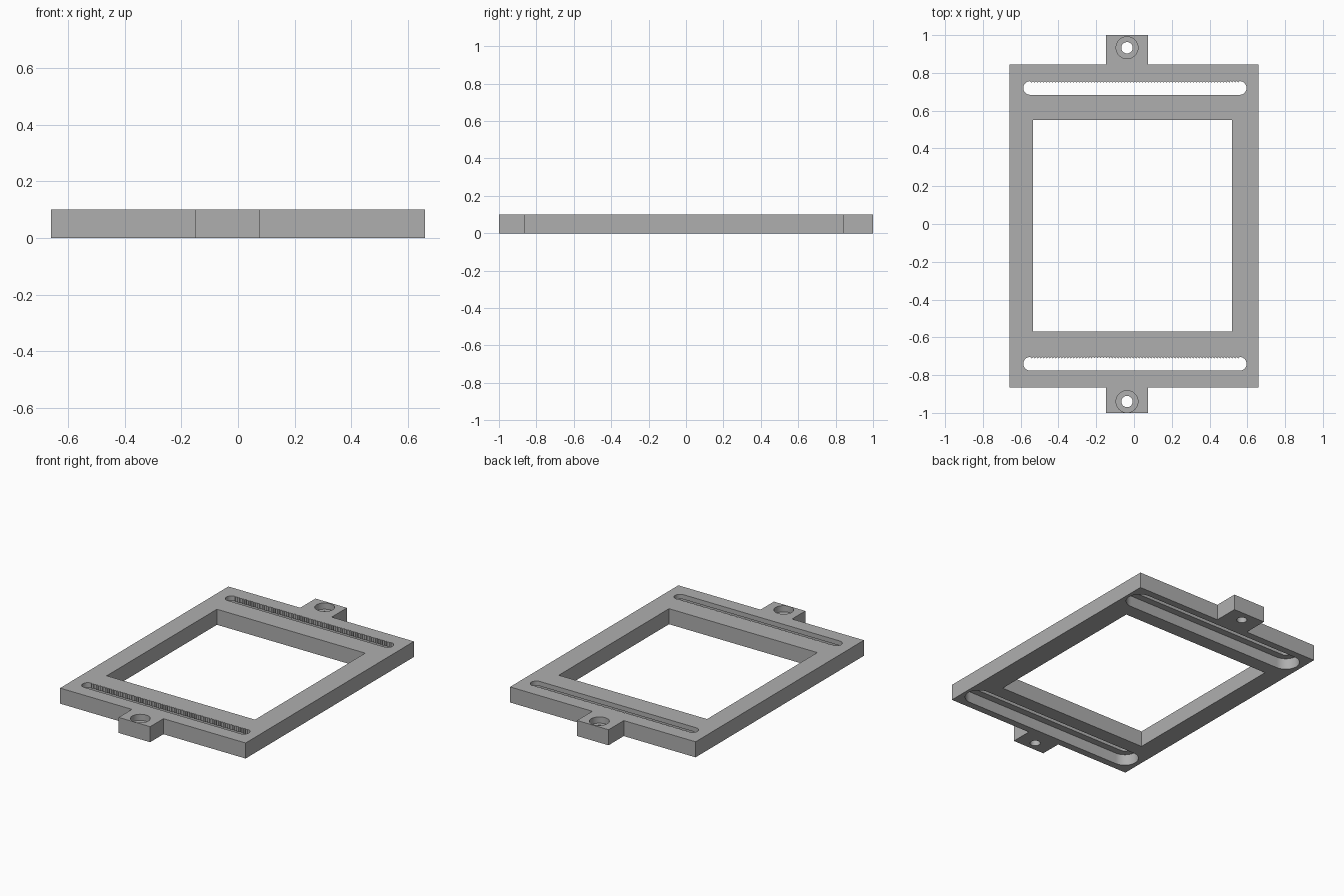
import bpy, bmesh, math

cube = bpy.data.objects.get("Cube")
if cube:
    bpy.data.objects.remove(cube, do_unlink=True)

# Single plain grey material
grey = bpy.data.materials.new("plain grey")
grey.use_nodes = True
colour = (0.43, 0.43, 0.43, 1)
grey.diffuse_color = colour
grey.node_tree.nodes["Principled BSDF"].inputs["Base Color"].default_value = colour

H = 0.1           # plate thickness
TAB_X = -0.037    # centre line of the mounting tabs


def prism(name, outline, z0, z1):
    """Extrude a counter-clockwise outline between two heights."""
    bm = bmesh.new()
    face = bm.faces.new([bm.verts.new((x, y, z0)) for x, y in outline])
    ext = bmesh.ops.extrude_face_region(bm, geom=[face])
    for v in ext["geom"]:
        if isinstance(v, bmesh.types.BMVert):
            v.co.z = z1
    bmesh.ops.recalc_face_normals(bm, faces=bm.faces)
    mesh = bpy.data.meshes.new(name)
    bm.to_mesh(mesh)
    bm.free()
    mesh.materials.append(grey)
    obj = bpy.data.objects.new(name, mesh)
    bpy.context.collection.objects.link(obj)
    return obj


def rect(x0, x1, y0, y1):
    return [(x0, y0), (x1, y0), (x1, y1), (x0, y1)]


def arc(cx, cy, r, start, end, steps):
    angles = [math.radians(start + (end - start) * i / steps) for i in range(steps + 1)]
    return [(cx + r * math.cos(a), cy + r * math.sin(a)) for a in angles]


def slot(cy, r, teeth=0):
    """Round-ended slot; teeth give its back edge a fine serration."""
    x0, x1 = -0.55, 0.56
    pts = arc(x1, cy, r, -90, 90, 16)
    for i in range(2 * teeth - 1):
        x = x1 + (x0 - x1) * (i + 1) / (2 * teeth)
        pts.append((x, cy + r - (0.008 if i % 2 == 0 else 0)))
    return pts + arc(x0, cy, r, 90, 270, 16)


def cut(body, outline, z0, z1):
    cutter = prism("cutter", outline, z0, z1)
    cutter.hide_render = True
    mod = body.modifiers.new("cut", "BOOLEAN")
    mod.operation = "DIFFERENCE"
    mod.solver = "EXACT"
    mod.object = cutter
    bpy.context.view_layer.objects.active = body
    bpy.ops.object.modifier_apply(modifier=mod.name)
    bpy.data.objects.remove(cutter, do_unlink=True)


# Frame plate with a tab at the front and the back
L, R, F, B = -0.66, 0.66, -0.865, 0.845
t0, t1 = TAB_X - 0.112, TAB_X + 0.112
frame = prism("frame_plate", [
    (L, F), (t0, F), (t0, -1), (t1, -1), (t1, F), (R, F),
    (R, B), (t1, B), (t1, 1), (t0, 1), (t0, B), (L, B)], 0, H)

# Central window
cut(frame, rect(-0.535, 0.52, -0.57, 0.55), -H, 2 * H)

# Serrated slots on top, opening into wide recesses underneath
for y in (-0.74, 0.72):
    cut(frame, slot(y, 0.08), -H, 0.07)
    cut(frame, slot(y, 0.036, 70), 0.05, 2 * H)

# Counterbored screw holes in the tabs
for y in (-0.94, 0.933):
    cut(frame, arc(TAB_X, y, 0.058, 0, 352.5, 47), 0.06, 2 * H)
    cut(frame, arc(TAB_X, y, 0.03, 0, 348.75, 31), -H, 0.08)

# Smooth the round walls, keep edges crisp
bpy.ops.object.select_all(action="DESELECT")
frame.select_set(True)
bpy.context.view_layer.objects.active = frame
bpy.ops.object.shade_smooth_by_angle(angle=math.radians(25))
